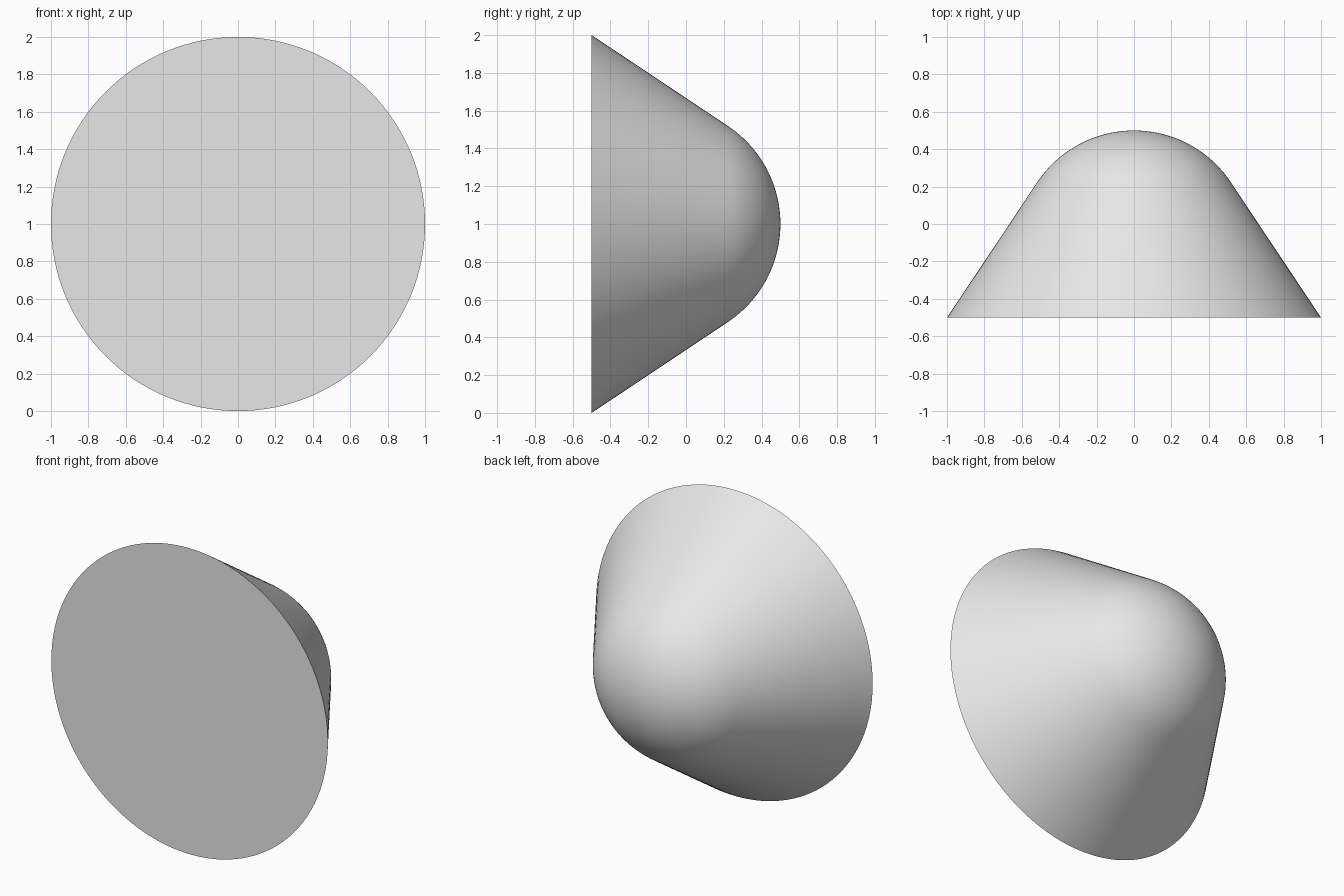
import bpy
import bmesh
from math import sin, cos, tan, atan, pi
from mathutils import Matrix, Vector

cube = bpy.data.objects.get("Cube")
if cube:
    bpy.data.objects.remove(cube, do_unlink=True)

# Plain grey material
grey = bpy.data.materials.new("light grey")
grey.use_nodes = True
colour = (0.8, 0.8, 0.8, 1)
grey.diffuse_color = colour
grey.node_tree.nodes["Principled BSDF"].inputs["Base Color"].default_value = colour

# Proportions: cone wall running tangentially into a spherical tip
SEGMENTS = 128
TIP_STEPS = 24
HEIGHT = 1.0
slope = atan(2 / 3)
tip_radius = (1 - HEIGHT * tan(slope)) / (cos(slope) - (1 - sin(slope)) * tan(slope))
tip_centre = HEIGHT / 2 - tip_radius

# Profile: base centre, rim, then the tip arc up to the pole
profile = [Vector((0, -HEIGHT / 2, 0)), Vector((1, -HEIGHT / 2, 0))]
for i in range(TIP_STEPS + 1):
    a = slope + (pi / 2 - slope) * i / TIP_STEPS
    r = tip_radius * cos(a) if i < TIP_STEPS else 0
    profile.append(Vector((r, tip_centre + tip_radius * sin(a), 0)))

# Spin the profile round the y axis into one closed body
bm = bmesh.new()
verts = [bm.verts.new(p) for p in profile]
edges = [bm.edges.new(pair) for pair in zip(verts, verts[1:])]
bmesh.ops.spin(bm, geom=verts + edges, cent=(0, 0, 0), axis=(0, 1, 0),
               angle=2 * pi, steps=SEGMENTS, use_duplicate=False)
bmesh.ops.remove_doubles(bm, verts=bm.verts, dist=0.0001)
bmesh.ops.recalc_face_normals(bm, faces=bm.faces)

# Merge the flat base into a single disc
base = [f for f in bm.faces if f.normal.y < -0.99]
bmesh.ops.dissolve_faces(bm, faces=base, use_verts=True)
bmesh.ops.transform(bm, matrix=Matrix.Translation((0, 0, 1)), verts=bm.verts)

mesh = bpy.data.meshes.new("rounded_cone")
bm.to_mesh(mesh)
bm.free()
mesh.materials.append(grey)
body = bpy.data.objects.new("rounded_cone", mesh)
bpy.context.collection.objects.link(body)

# Smooth wall and tip, sharp rim
bpy.ops.object.select_all(action="DESELECT")
body.select_set(True)
bpy.context.view_layer.objects.active = body
bpy.ops.object.shade_smooth_by_angle(angle=pi / 6)
